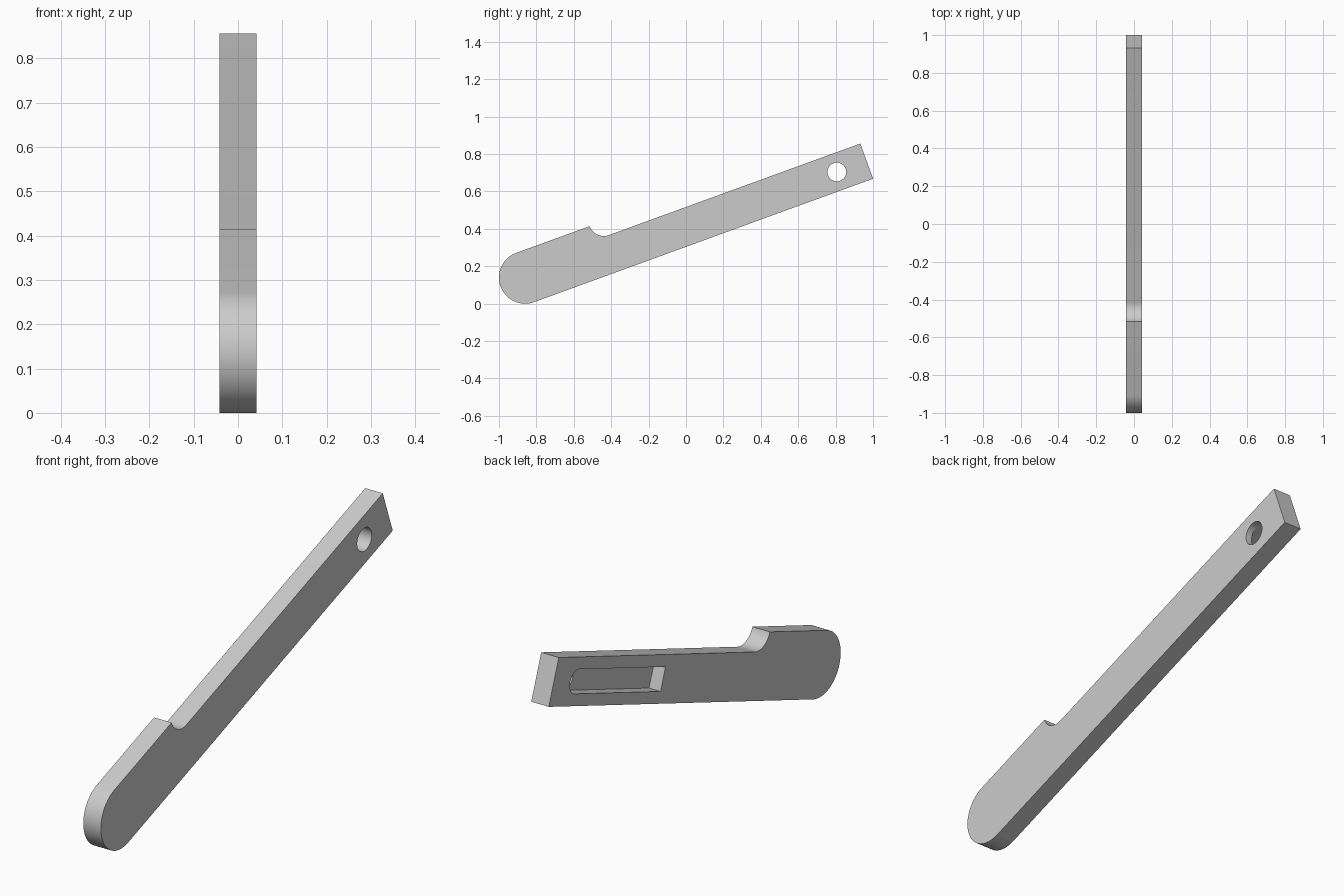
import bpy, bmesh
from math import sin, cos, pi, radians
from mathutils import Matrix, Vector

cube = bpy.data.objects.get("Cube")
if cube:
    bpy.data.objects.remove(cube)

HALF = 0.042     # half thickness
R = 0.14         # rounded handle end
LENGTH = 1.929   # end centre to square tip
TILT = Matrix.Translation((0, -0.86, R)) @ Matrix.Rotation(radians(20), 4, 'X')

grey = bpy.data.materials.new("plain grey")
grey.use_nodes = True
grey.diffuse_color = (0.6, 0.6, 0.6, 1)
grey.node_tree.nodes["Principled BSDF"].inputs["Base Color"].default_value = (0.6, 0.6, 0.6, 1)


def arc(cx, cy, r, start, end, steps):
    """Points on an arc, angles in degrees."""
    angles = [radians(start + (end - start) * i / steps) for i in range(steps + 1)]
    return [(cx + r * cos(a), cy + r * sin(a)) for a in angles]


def slab(name, outline, x0, x1):
    """Extrude a side outline (along, across) from x0 to x1 and tilt it."""
    bm = bmesh.new()
    face = bm.faces.new([bm.verts.new((x0, s, t)) for s, t in outline])
    new = bmesh.ops.extrude_face_region(bm, geom=[face])["geom"]
    bmesh.ops.translate(bm, vec=Vector((x1 - x0, 0, 0)),
                        verts=[v for v in new if isinstance(v, bmesh.types.BMVert)])
    bmesh.ops.recalc_face_normals(bm, faces=bm.faces)
    bm.transform(TILT)
    mesh = bpy.data.meshes.new(name)
    bm.to_mesh(mesh)
    bm.free()
    mesh.materials.append(grey)
    obj = bpy.data.objects.new(name, mesh)
    bpy.context.collection.objects.link(obj)
    return obj


# Bar: rounded wide handle, thumb notch, narrow shaft with square tip
outline = arc(0, 0, R, 270, 90, 48)
outline += arc(0.498, R, 0.08, 180, 270, 24)
outline += [(LENGTH, 0.06), (LENGTH, -R)]
bar = slab("lever_bar", outline, -HALF, HALF)

# Pivot hole right through, and a slot let into the right face
hole_s, hole_t, hole_r = 1.759, -0.04, 0.05
hole = slab("hole_cutter", arc(hole_s, hole_t, hole_r, 0, 352.5, 47), -0.1, 0.1)
slot_outline = arc(hole_s, hole_t, hole_r, -90, 90, 24)
slot_outline += [(1.132, hole_t + hole_r), (1.132, hole_t - hole_r)]
slot = slab("slot_cutter", slot_outline, -0.1, -HALF + 0.055)

bpy.ops.object.select_all(action='DESELECT')
bar.select_set(True)
bpy.context.view_layer.objects.active = bar
for cutter in (slot, hole):
    mod = bar.modifiers.new(cutter.name, 'BOOLEAN')
    mod.operation = 'DIFFERENCE'
    mod.solver = 'EXACT'
    mod.object = cutter
    bpy.ops.object.modifier_apply(modifier=mod.name)
    bpy.data.objects.remove(cutter)

bpy.ops.object.shade_smooth_by_angle(angle=radians(30))
